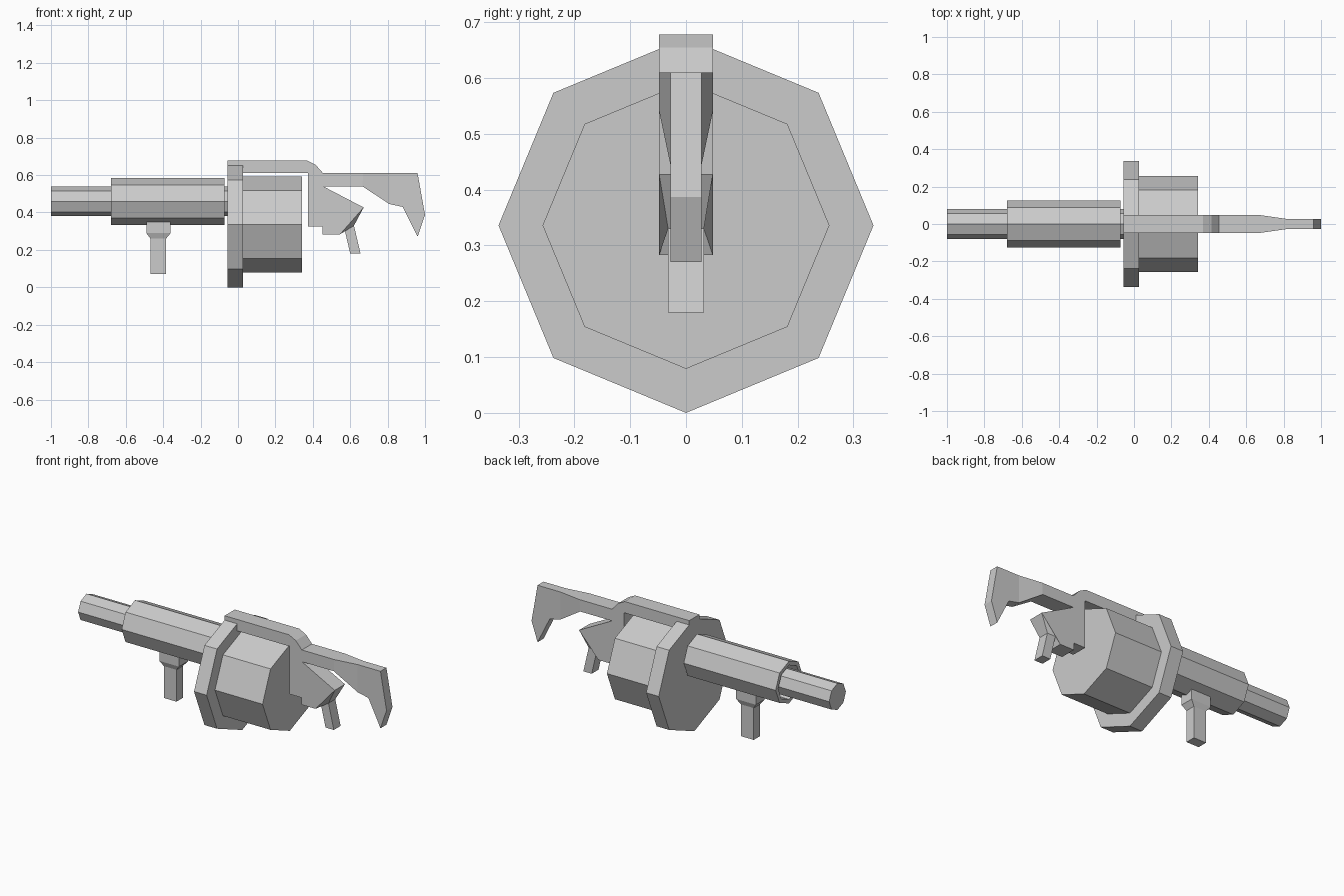
import bpy, bmesh, math

if "Cube" in bpy.data.objects:
    bpy.data.objects.remove(bpy.data.objects["Cube"])


def finish(name, bm):
    bmesh.ops.recalc_face_normals(bm, faces=bm.faces)
    me = bpy.data.meshes.new(name)
    bm.to_mesh(me)
    bm.free()
    ob = bpy.data.objects.new(name, me)
    bpy.context.collection.objects.link(ob)
    return ob


def turned(name, zc, rings, closed=False, n=8):
    """Octagonal turned part along x; rings = (x, radius)."""
    bm = bmesh.new()
    loops = []
    for x, r in rings:
        loops.append([bm.verts.new((x, r * math.sin(math.tau * k / n),
                                    zc + r * math.cos(math.tau * k / n))) for k in range(n)])
    pairs = list(zip(loops, loops[1:]))
    if closed:
        pairs.append((loops[-1], loops[0]))
    else:
        bm.faces.new(loops[0])
        bm.faces.new(loops[-1])
    for a, b in pairs:
        for k in range(n):
            m = (k + 1) % n
            bm.faces.new((a[k], a[m], b[m], b[k]))
    return finish(name, bm)


def slab(name, pts, patches):
    """Mirrored side patches joined along their outline; pts = x, z, half width."""
    bm = bmesh.new()
    near = {k: bm.verts.new((x, -w, z)) for k, (x, z, w) in pts.items()}
    far = {k: bm.verts.new((x, w, z)) for k, (x, z, w) in pts.items()}
    count = {}
    for p in patches:
        bm.faces.new([near[k] for k in p])
        bm.faces.new([far[k] for k in reversed(p)])
        for a, b in zip(p, p[1:] + p[0]):
            count.setdefault(frozenset((a, b)), []).append((a, b))
    for uses in count.values():
        if len(uses) == 1:
            a, b = uses[0]
            bm.faces.new((near[b], near[a], far[a], far[b]))
    return finish(name, bm)


# Barrel, sleeve and drum
turned("barrel", 0.459, [(-1.0, 0.079), (-0.05, 0.079)])
turned("barrel_sleeve", 0.459,
       [(-0.68, 0.126), (-0.073, 0.126), (-0.073, 0.102), (-0.68, 0.102)], closed=True)
turned("drum_plate", 0.336, [(-0.055, 0.336), (0.028, 0.336)])
turned("drum", 0.336, [(0.02, 0.257), (0.342, 0.257)])

# Front grip, stacked rectangular sections
slab("front_grip", {
    "a": (-0.49, 0.362, 0.042), "b": (-0.36, 0.362, 0.042),
    "c": (-0.36, 0.29, 0.042), "d": (-0.49, 0.29, 0.042),
    "e": (-0.385, 0.26, 0.03), "f": (-0.468, 0.26, 0.03),
    "g": (-0.385, 0.07, 0.03), "h": (-0.468, 0.07, 0.03)},
    ["abcd", "dcef", "fegh"])

# Top rail, stock, receiver and rear grip
W, T, G = 0.048, 0.028, 0.032
slab("rail_and_stock", {
    "a": (-0.055, 0.678, W), "b": (0.37, 0.678, W), "c": (0.415, 0.655, W),
    "d": (0.455, 0.61, W), "e": (0.67, 0.61, W), "f": (0.81, 0.61, T),
    "g": (0.96, 0.61, T), "h": (1.0, 0.387, T), "i": (0.96, 0.27, T),
    "j": (0.88, 0.43, T), "k": (0.81, 0.445, T), "l": (0.665, 0.54, W),
    "m": (0.455, 0.54, W), "n": (0.672, 0.427, W), "o": (0.62, 0.33, G),
    "p": (0.655, 0.18, G), "q": (0.6, 0.18, G), "r": (0.565, 0.33, G),
    "s": (0.545, 0.283, W), "t": (0.452, 0.283, W), "u": (0.452, 0.325, W),
    "v": (0.375, 0.325, W), "w": (0.375, 0.61, W), "x": (-0.055, 0.61, W)},
    ["abcdwx", "wdmuv", "delm", "efkl", "fghjk", "hij", "mnstu", "nors", "opqr"])
